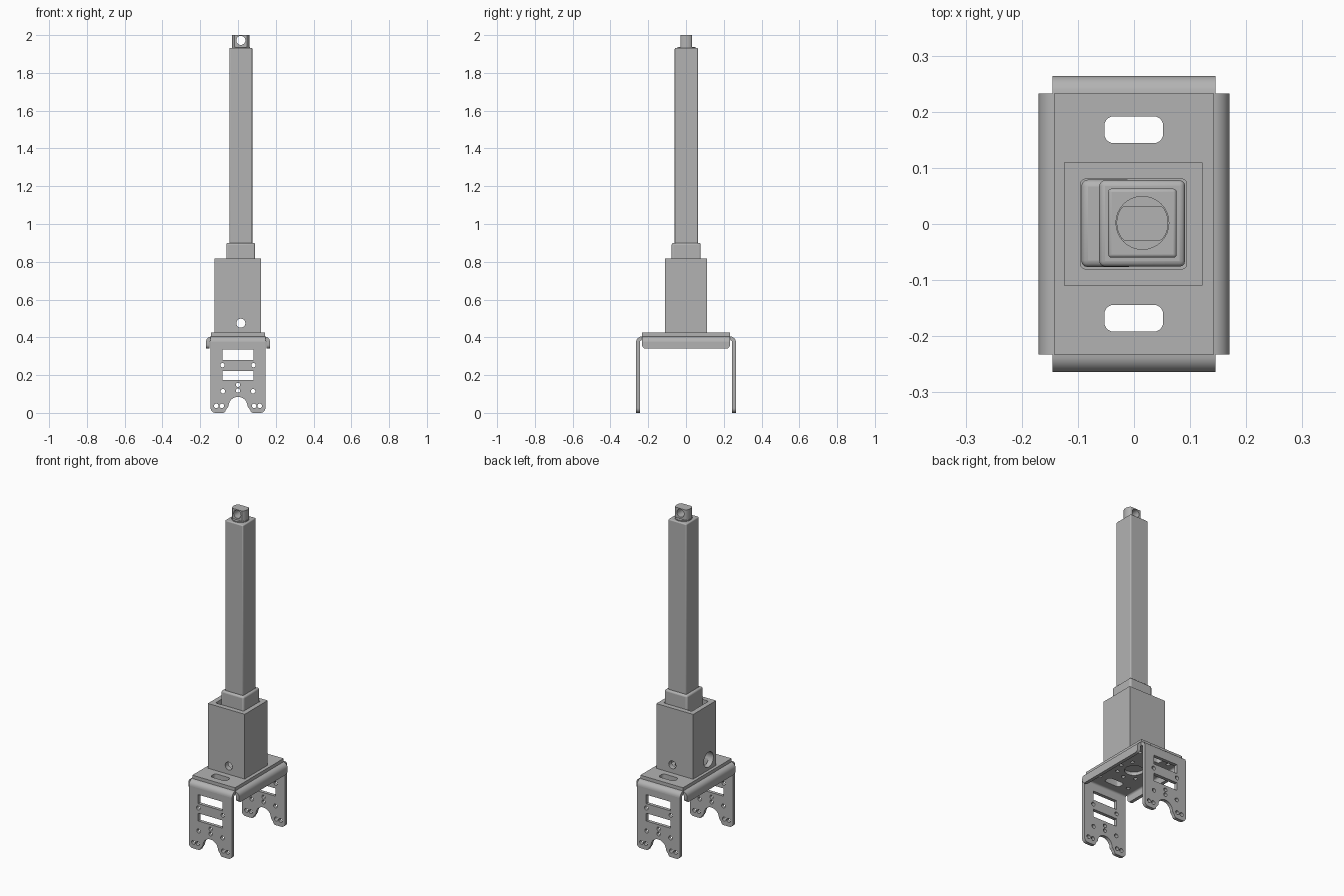
import bpy, bmesh
from math import pi, sin, cos, radians
from mathutils import Matrix, Vector

if "Cube" in bpy.data.objects:
    bpy.data.objects.remove(bpy.data.objects["Cube"])

GREY = (0.45, 0.45, 0.45, 1)
metal = bpy.data.materials.new("grey metal")
metal.use_nodes = True
metal.diffuse_color = GREY
metal.node_tree.nodes["Principled BSDF"].inputs["Base Color"].default_value = GREY

UPRIGHT = Matrix.Rotation(pi / 2, 4, 'X')      # profile plane XZ, thickness towards -y


# ---- helpers ----
def arc(cx, cy, r, a0, a1, n=8):
    return [(cx + r * cos(radians(a0 + (a1 - a0) * i / n)),
             cy + r * sin(radians(a0 + (a1 - a0) * i / n))) for i in range(n + 1)]


def circle(cx, cy, r, n=24):
    return arc(cx, cy, r, 0, 360, n)[:-1]


def rect(x0, x1, y0, y1, r=0.0):
    if r == 0:
        return [(x0, y0), (x1, y0), (x1, y1), (x0, y1)]
    return (arc(x1 - r, y1 - r, r, 0, 90, 5) + arc(x0 + r, y1 - r, r, 90, 180, 5)
            + arc(x0 + r, y0 + r, r, 180, 270, 5) + arc(x1 - r, y0 + r, r, 270, 360, 5))


def finish(ob):
    if not ob.data.materials:
        ob.data.materials.append(metal)
    bpy.ops.object.select_all(action='DESELECT')
    ob.select_set(True)
    bpy.context.view_layer.objects.active = ob
    bpy.ops.object.shade_smooth_by_angle(angle=radians(30))
    return ob


def bake(ob):
    """Mesh of an object with its modifiers applied."""
    deps = bpy.context.evaluated_depsgraph_get()
    return bpy.data.meshes.new_from_object(ob.evaluated_get(deps))


def sheet(name, loops, w0, w1, matrix=Matrix(), bevel=0.0):
    """Filled outline (first loop) with holes (other loops), from w0 to w1."""
    cu = bpy.data.curves.new(name, 'CURVE')
    cu.dimensions = '2D'
    cu.fill_mode = 'BOTH'
    cu.extrude = (w1 - w0) / 2
    for loop in loops:
        sp = cu.splines.new('POLY')
        sp.points.add(len(loop) - 1)
        for p, (u, v) in zip(sp.points, loop):
            p.co = (u, v, 0, 1)
        sp.use_cyclic_u = True
    tmp = bpy.data.objects.new("outline", cu)
    bpy.context.collection.objects.link(tmp)
    me = bake(tmp)
    bpy.data.objects.remove(tmp)
    me.name = name
    me.transform(matrix @ Matrix.Translation((0, 0, (w0 + w1) / 2)))
    bm = bmesh.new()
    bm.from_mesh(me)
    bmesh.ops.remove_doubles(bm, verts=bm.verts, dist=1e-5)
    bmesh.ops.dissolve_limit(bm, angle_limit=0.01, verts=bm.verts, edges=bm.edges)
    bmesh.ops.recalc_face_normals(bm, faces=bm.faces)
    bm.to_mesh(me)
    bm.free()
    ob = bpy.data.objects.new(name, me)
    bpy.context.collection.objects.link(ob)
    if bevel:
        mod = ob.modifiers.new("round", 'BEVEL')
        mod.width, mod.segments, mod.limit_method = bevel, 3, 'ANGLE'
    return finish(ob)


def drill(ob, loop, w0, w1, matrix):
    cutter = sheet("cutter", [loop], w0, w1, matrix)
    mod = ob.modifiers.new("hole", 'BOOLEAN')
    mod.operation, mod.solver, mod.object = 'DIFFERENCE', 'EXACT', cutter
    me = bake(ob)
    ob.modifiers.clear()
    ob.data = me
    bpy.data.objects.remove(cutter)
    finish(ob)


# ---- bracket: pan, bends and hanging panels ----
TOP, T, R = 0.405, 0.02, 0.031
PX, PY = 0.143, 0.233


def fold(name, turn, edge, half, panel):
    """Rounded bend along one edge of the pan, then the panel below it."""
    rot = Matrix.Rotation(turn, 4, 'Z')
    across = Matrix(((0, 0, -1, 0), (-1, 0, 0, 0), (0, 1, 0, 0), (0, 0, 0, 1)))
    c = TOP - R
    profile = arc(edge, c, R, 90, 0) + arc(edge, c, R - T, 0, 90)
    sheet(name + "_bend", [profile], -half, half, rot @ across)
    sheet(name, panel, edge + R - T, edge + R, rot @ UPRIGHT)


# Leg outline: right half, mirrored, with arched notch between the feet
LEG_TOP = TOP - R
right = ([(0.145, LEG_TOP)] + arc(0.12, 0.025, 0.025, 0, -90, 5)
         + arc(0.08, 0.015, 0.015, 270, 180, 4) + arc(0, 0.035, 0.05, 0, 80, 8))
leg = [right + [(-x, z) for x, z in reversed(right)]]
leg += [rect(-0.082, 0.082, 0.28, 0.335), rect(-0.082, 0.082, 0.175, 0.222)]
for x, z in ((0.082, 0.253), (0.08, 0.115), (0.115, 0.037), (0.085, 0.037)):
    leg += [circle(s * x, z, 0.012, 16) for s in (-1, 1)]
leg += [circle(0, z, 0.0115, 16) for z in (0.118, 0.148)]

lip = arc(PY - 0.02, 0.36, 0.02, 0, -90, 5)
lip = [(PY, LEG_TOP)] + lip + [(-y, z) for y, z in reversed(lip)] + [(-PY, LEG_TOP)]

for side, turn in (("front", 0), ("back", pi)):
    fold(side + "_leg", turn, PY, 0.145, leg)
for side, turn in (("left", pi / 2), ("right", -pi / 2)):
    fold(side + "_lip", turn, PX - 0.004, PY, [lip])

slots = [rect(-0.053, 0.052, s * 0.168 - 0.024, s * 0.168 + 0.024, 0.017) for s in (-1, 1)]
bores = [circle(0, 0, 0.053)]
bores += [circle(0.09 * cos(a * pi / 4), 0.09 * sin(a * pi / 4), 0.011, 12) for a in range(8)]
bores += [circle(x, y, 0.011, 12) for x in (-0.1, 0.1) for y in (-0.168, 0.168)]
sheet("bracket_pan", [rect(-PX, PX, -PY, PY)] + slots + bores, TOP - T, TOP)
sheet("base_plate", [rect(-PX, PX, -PY, PY)] + slots, TOP, 0.425)

# ---- hollow column with pin holes and a cable hole ----
AX = 0.015                                      # axis of the actuator
column = sheet("column", [rect(-0.125, 0.122, -0.11, 0.11),
                          rect(-0.095, 0.094, -0.08, 0.08, 0.008)], 0.425, 0.818)
drill(column, circle(AX, 0.475, 0.024), -0.2, 0.2, UPRIGHT)
SIDE = Matrix.Rotation(pi / 2, 4, 'Z') @ UPRIGHT   # profile plane YZ, thickness towards +x
drill(column, circle(-0.038, 0.487, 0.046), -0.2, -0.05, SIDE)

# ---- actuator ----
sheet("motor_housing", [rect(-0.094, 0.0, -0.077, 0.079)], 0.53, 0.79, bevel=0.012)
sheet("actuator_collar", [rect(-0.062, 0.091, -0.076, 0.078)], 0.53, 0.9, bevel=0.01)
sheet("actuator_tube", [rect(AX - 0.061, AX + 0.061, -0.06, 0.063)], 0.88, 1.932, bevel=0.006)
sheet("rod_seal", [circle(AX, 0.002, 0.048, 32)], 1.925, 1.938)

# Flat-sided eyes at both ends
eye = [(x, max(-0.029, min(0.032, y))) for x, y in circle(AX, 0.002, 0.046, 48)]
eye = [p for i, p in enumerate(eye)
       if not (p[1] == eye[i - 1][1] == eye[(i + 1) % len(eye)][1])]
for name, z0, z1, hole in (("rod_eye", 1.93, 2.0, 1.972), ("lower_eye", 0.43, 0.54, 0.475)):
    part = sheet(name, [eye], z0, z1)
    drill(part, circle(AX, hole, 0.024), -0.2, 0.2, UPRIGHT)
